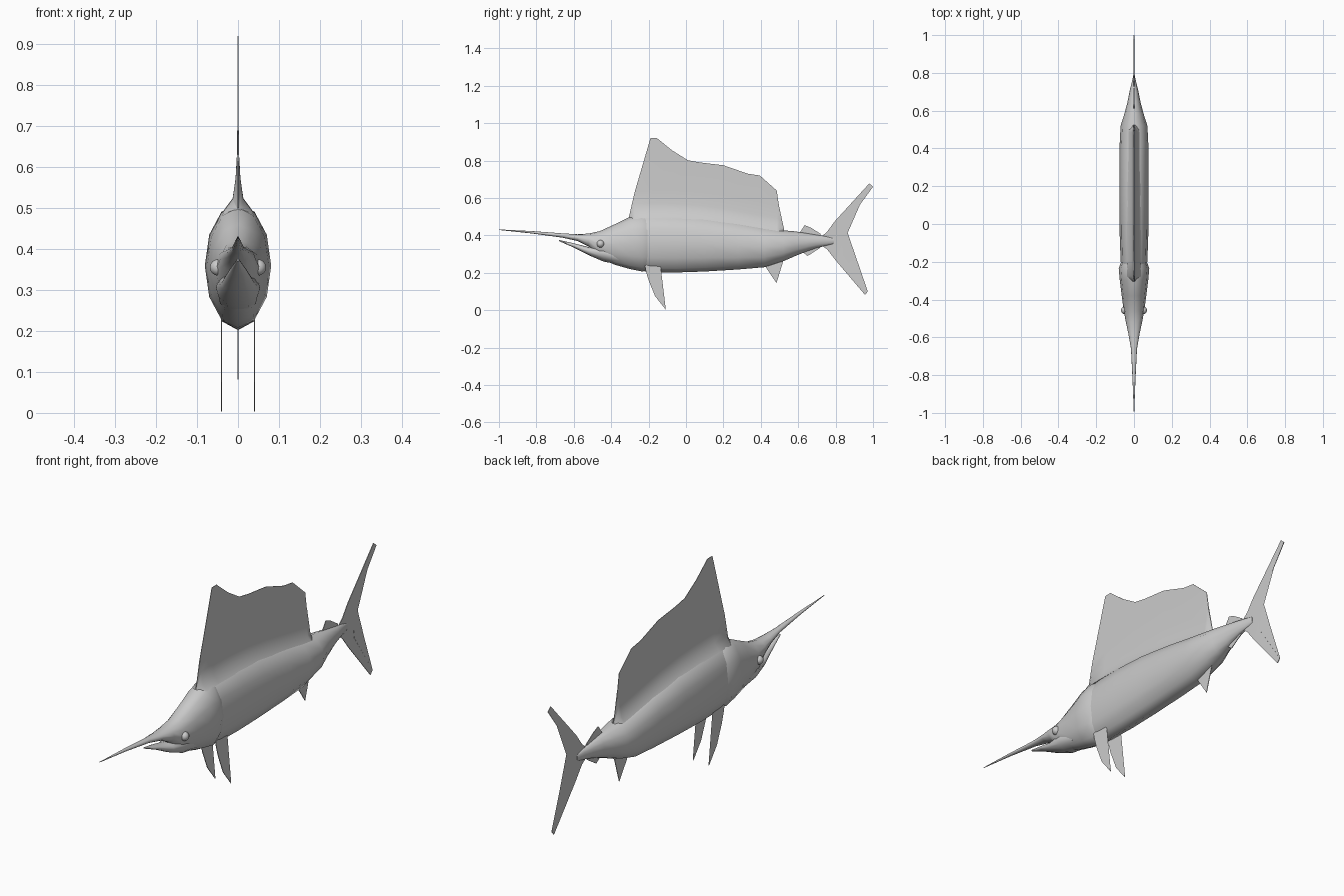
import bpy, bmesh, math
from mathutils import Matrix

cube = bpy.data.objects.get("Cube")
if cube:
    bpy.data.objects.remove(cube, do_unlink=True)

grey = bpy.data.materials.new("plain grey")
grey.use_nodes = True
grey.diffuse_color = (0.6, 0.6, 0.6, 1)
grey.node_tree.nodes["Principled BSDF"].inputs["Base Color"].default_value = (0.6, 0.6, 0.6, 1)


def finish(bm, name, smooth=None):
    bmesh.ops.recalc_face_normals(bm, faces=bm.faces)
    mesh = bpy.data.meshes.new(name)
    bm.to_mesh(mesh)
    bm.free()
    mesh.materials.append(grey)
    ob = bpy.data.objects.new(name, mesh)
    bpy.context.scene.collection.objects.link(ob)
    if smooth:
        bpy.ops.object.select_all(action='DESELECT')
        ob.select_set(True)
        bpy.context.view_layer.objects.active = ob
        bpy.ops.object.shade_smooth_by_angle(angle=math.radians(smooth))
    return ob


def loft(name, sections, smooth=62):
    """Skin closed cross-sections that all have the same point count."""
    bm = bmesh.new()
    rings = [[bm.verts.new(p) for p in s] for s in sections]
    n = len(rings[0])
    for a, b in zip(rings, rings[1:]):
        for i in range(n):
            j = (i + 1) % n
            bm.faces.new((a[i], a[j], b[j], b[i]))
    bm.faces.new(rings[0])
    bm.faces.new(rings[-1])
    bmesh.ops.remove_doubles(bm, verts=bm.verts, dist=0.00005)
    return finish(bm, name, smooth)


def oval(y, top, bottom, half_width, sides=12):
    mid, h = (top + bottom) / 2, (top - bottom) / 2
    return [(half_width * math.sin(math.tau * i / sides), y,
             mid + h * math.cos(math.tau * i / sides)) for i in range(sides)]


def fin(name, outline, x=0.0):
    """Thin flat fin from a (y, z) outline."""
    bm = bmesh.new()
    bm.faces.new([bm.verts.new((x, y, z)) for y, z in outline])
    bmesh.ops.triangulate(bm, faces=bm.faces)
    ob = finish(bm, name)
    mod = ob.modifiers.new("thickness", 'SOLIDIFY')
    mod.thickness = 0.003
    mod.offset = 0
    return ob


# Trunk: y, top, bottom, half width
loft("body", [oval(*r) for r in [
    (-0.26, 0.500, 0.215, 0.066), (-0.19, 0.512, 0.203, 0.071),
    (-0.05, 0.510, 0.202, 0.076), (0.10, 0.500, 0.207, 0.077),
    (0.28, 0.472, 0.218, 0.077), (0.42, 0.445, 0.230, 0.076),
    (0.52, 0.427, 0.262, 0.071), (0.58, 0.422, 0.288, 0.052),
    (0.64, 0.413, 0.312, 0.036), (0.70, 0.403, 0.333, 0.024),
    (0.75, 0.395, 0.345, 0.012), (0.79, 0.385, 0.355, 0.003)]])

# Head with the long bill; its rear rim forms the gill edge
loft("head_and_bill", [oval(*r) for r in [
    (-1.00, 0.432, 0.429, 0.001), (-0.82, 0.423, 0.410, 0.008),
    (-0.66, 0.411, 0.388, 0.016), (-0.58, 0.406, 0.370, 0.030),
    (-0.52, 0.410, 0.340, 0.043), (-0.46, 0.423, 0.278, 0.054),
    (-0.38, 0.460, 0.243, 0.065), (-0.30, 0.500, 0.220, 0.075),
    (-0.235, 0.511, 0.207, 0.081), (-0.205, 0.500, 0.213, 0.070)]])

# Shorter lower jaw, leaving a narrow mouth gap
loft("lower_jaw", [oval(*r) for r in [
    (-0.68, 0.376, 0.370, 0.003), (-0.60, 0.358, 0.335, 0.022),
    (-0.52, 0.338, 0.294, 0.041), (-0.44, 0.350, 0.260, 0.054),
    (-0.36, 0.330, 0.245, 0.050)]])

# Sail: a tall sheet flaring into the back. y, back height, sail height
sail = [(-0.305, 0.495, 0.500), (-0.275, 0.510, 0.630), (-0.19, 0.512, 0.920),
        (-0.155, 0.512, 0.920), (-0.075, 0.511, 0.855), (0.01, 0.506, 0.802),
        (0.075, 0.501, 0.790), (0.20, 0.485, 0.775), (0.33, 0.461, 0.730),
        (0.395, 0.449, 0.720), (0.485, 0.433, 0.640), (0.497, 0.430, 0.560),
        (0.525, 0.426, 0.430)]
flare = [(0.038, -0.022), (0.013, 0.012), (0.006, 0.060), (0.002, 0.130), (0.001, 1.0)]
sections = []
for k, (y, back, top) in enumerate(sail):
    ends = 0.3 if k in (0, len(sail) - 1) else 1.0
    side = [(w * ends, y, min(back + dz, top)) for w, dz in flare]
    sections.append(side + [(-x, yy, z) for x, yy, z in reversed(side)])
loft("sail_fin", sections)

# Forked tail
fin("tail_fin", [(0.72, 0.390), (0.755, 0.420), (0.795, 0.475), (0.98, 0.678),
                 (1.00, 0.660), (0.85, 0.455), (0.83, 0.375), (0.84, 0.295),
                 (0.972, 0.100), (0.957, 0.082), (0.80, 0.267), (0.755, 0.325),
                 (0.72, 0.350)])

# Small rear fins
fin("second_dorsal_fin", [(0.60, 0.400), (0.615, 0.425), (0.635, 0.455),
                          (0.67, 0.440), (0.72, 0.408), (0.72, 0.385)])
fin("second_anal_fin", [(0.60, 0.330), (0.65, 0.290), (0.72, 0.335), (0.70, 0.350)])
fin("anal_fin", [(0.41, 0.260), (0.43, 0.225), (0.484, 0.145), (0.497, 0.195), (0.525, 0.280)])

# Paired belly fins and eyes
for side, s in (("left", 1), ("right", -1)):
    fin(side + "_belly_fin", [(-0.225, 0.270), (-0.215, 0.210), (-0.20, 0.160),
                              (-0.165, 0.075), (-0.108, 0.003), (-0.135, 0.130),
                              (-0.152, 0.205), (-0.14, 0.270)], x=0.04 * s)
    bm = bmesh.new()
    bmesh.ops.create_uvsphere(bm, u_segments=14, v_segments=8, radius=0.02,
                              matrix=Matrix.Translation((0.049 * s, -0.457, 0.355)))
    finish(bm, side + "_eye", 60)
